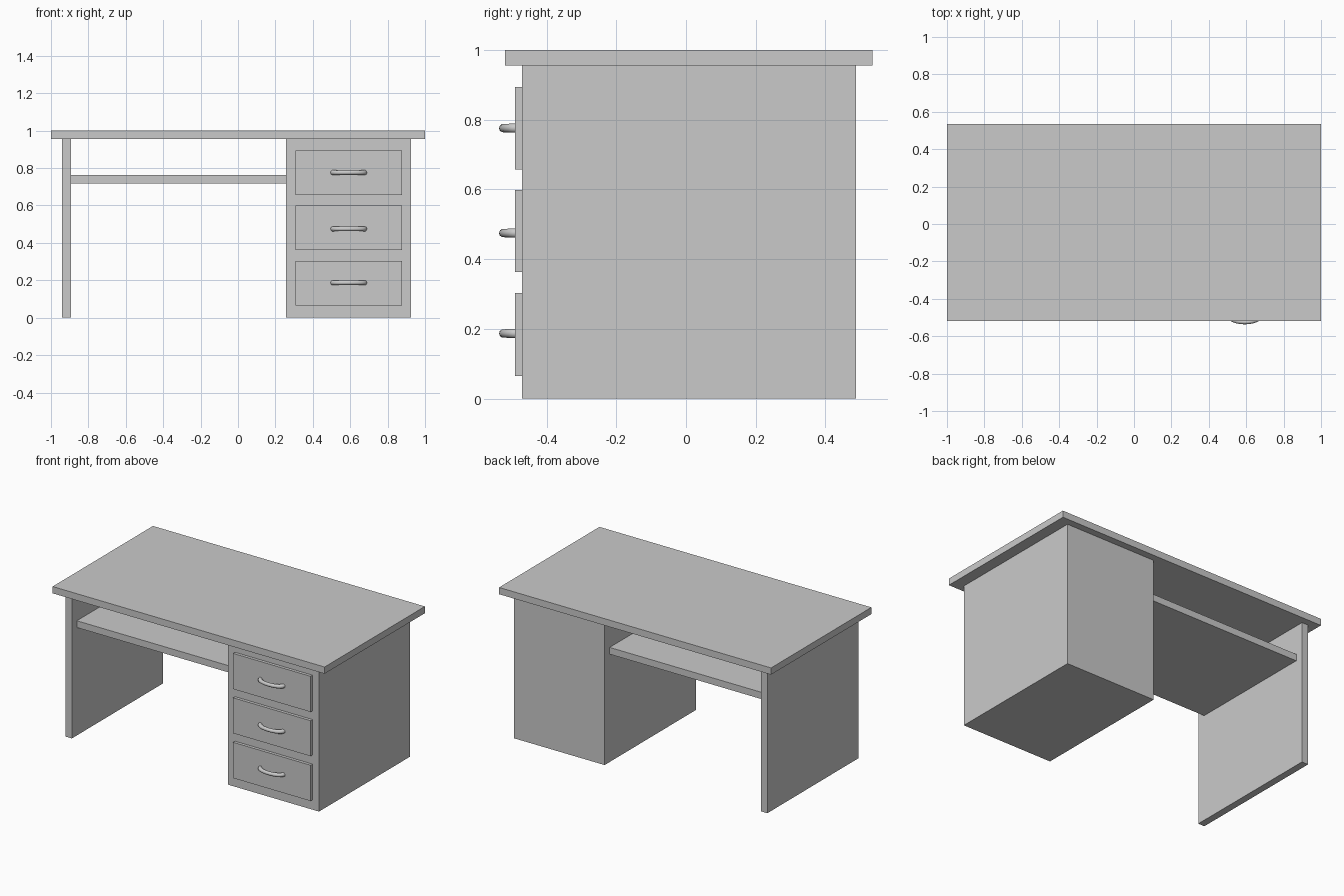
import bpy
import math

if "Cube" in bpy.data.objects:
    bpy.data.objects.remove(bpy.data.objects["Cube"])

grey = bpy.data.materials.new("light_grey")
grey.diffuse_color = (0.59, 0.59, 0.59, 1)
grey.use_nodes = True
grey.node_tree.nodes["Principled BSDF"].inputs["Base Color"].default_value = grey.diffuse_color


def box(name, x0, x1, y0, y1, z0, z1):
    bpy.ops.mesh.primitive_cube_add(size=1)
    ob = bpy.context.object
    ob.name = name
    ob.location = ((x0 + x1) / 2, (y0 + y1) / 2, (z0 + z1) / 2)
    ob.scale = (x1 - x0, y1 - y0, z1 - z0)
    bpy.ops.object.transform_apply(location=True, rotation=False, scale=True)
    ob.data.materials.append(grey)
    return ob


def handle(name, cx, y, z):
    # bowed pull: half-ellipse path, slightly thicker at its ends
    cu = bpy.data.curves.new(name, 'CURVE')
    cu.dimensions = '3D'
    cu.bevel_depth = 0.014
    cu.bevel_resolution = 3
    cu.use_fill_caps = True
    n = 20
    sp = cu.splines.new('POLY')
    sp.points.add(n)
    for i, p in enumerate(sp.points):
        t = math.pi * i / n
        p.co = (cx - 0.084 * math.cos(t), y + 0.003 - 0.037 * math.sin(t), z, 1)
        p.radius = 1 - 0.12 * math.sin(t)
    sp.use_smooth = True
    cu.materials.append(grey)
    ob = bpy.data.objects.new(name, cu)
    bpy.context.collection.objects.link(ob)


# main slabs
box("desk_top", -1, 1, -0.519, 0.535, 0.955, 1.0)
box("left_side_panel", -0.94, -0.893, -0.47, 0.488, 0, 0.955)
box("drawer_cabinet", 0.257, 0.925, -0.47, 0.488, 0, 0.955)
box("under_shelf", -0.893, 0.257, -0.417, 0.435, 0.717, 0.762)

# drawers with handles
drawers = [(0.065, 0.303, 0.187), (0.363, 0.599, 0.475), (0.657, 0.894, 0.776)]
for i, (z0, z1, hz) in enumerate(drawers):
    box(f"drawer_front_{i + 1}", 0.307, 0.877, -0.49, -0.47, z0, z1)
    handle(f"drawer_handle_{i + 1}", 0.592, -0.49, hz)
